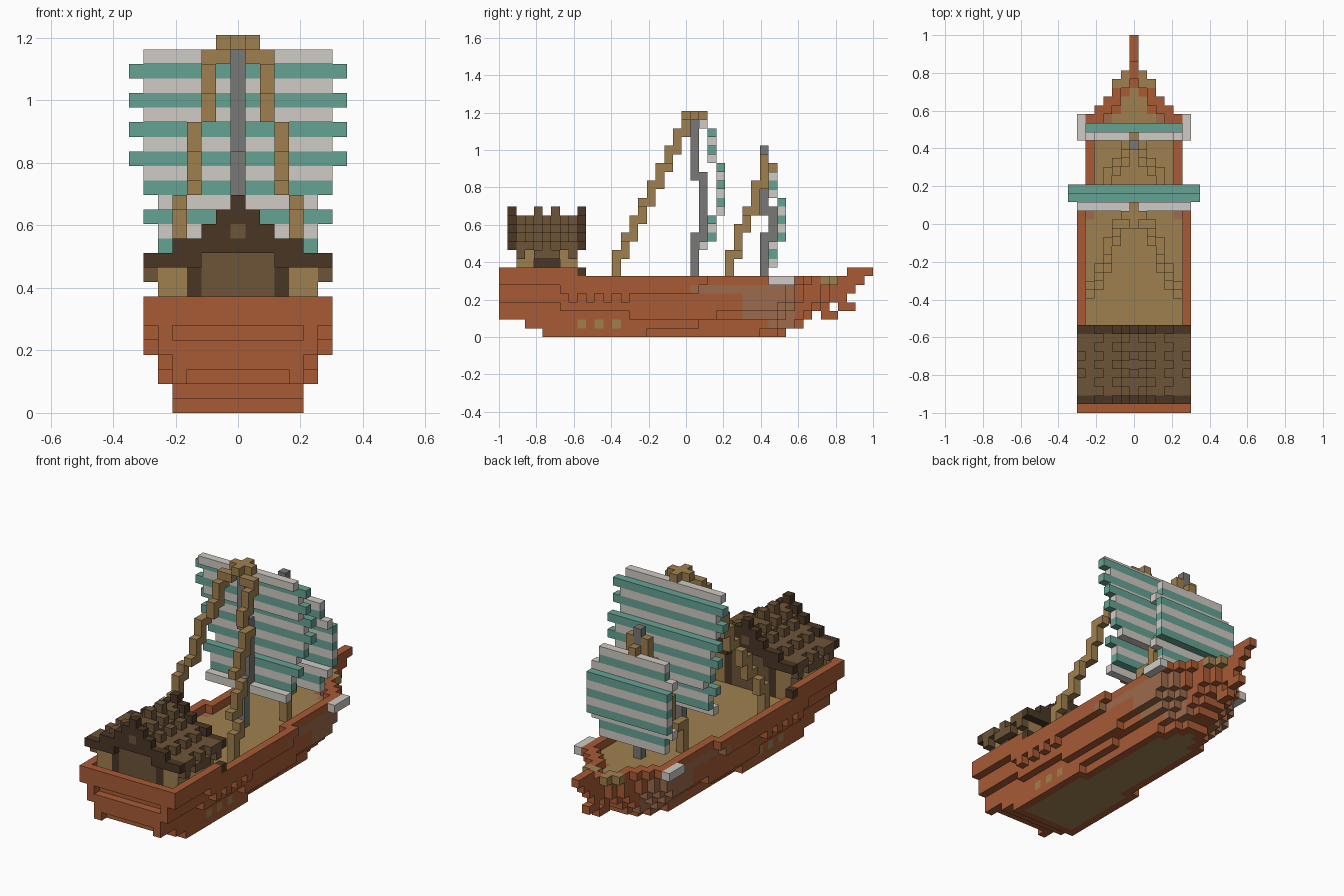
import bpy
import bmesh

if "Cube" in bpy.data.objects:
    bpy.data.objects.remove(bpy.data.objects["Cube"], do_unlink=True)

U = 2 / 43          # edge of one block
LENGTH = 43


def linear(c):
    c /= 255
    return c / 12.92 if c < 0.04 else ((c + 0.055) / 1.055) ** 2.4


def material(name, r, g, b):
    m = bpy.data.materials.new(name)
    m.use_nodes = True
    colour = (linear(r), linear(g), linear(b), 1)
    m.diffuse_color = colour
    m.node_tree.nodes["Principled BSDF"].inputs["Base Color"].default_value = colour
    return m


RED = material("red hull timber", 168, 91, 53)
WORN = material("weathered hull timber", 156, 107, 77)
TAN = material("tan plank", 159, 128, 79)
DARK = material("dark roof timber", 73, 54, 37)
BROWN = material("brown shingle", 109, 83, 56)
GREY = material("grey mast", 121, 120, 118)
CLOTH = material("pale sail cloth", 208, 203, 197)
TEAL = material("teal sail stripe", 102, 162, 148)

taken = {}          # block position -> material, shared by all parts
parts = {}          # part name -> its block positions


def block(part, mat, xs, ys, zs):
    """Fill a box of blocks; inclusive ranges, earlier parts win."""
    for i in range(xs[0], xs[1] + 1):
        for j in range(ys[0], ys[1] + 1):
            for k in range(zs[0], zs[1] + 1):
                if (i, j, k) not in taken:
                    taken[i, j, k] = mat
                    parts.setdefault(part, []).append((i, j, k))


def cell(part, mat, i, j, k):
    block(part, mat, (i, i), (j, j), (k, k))


def pair(part, mat, xs, ys, zs):
    block(part, mat, xs, ys, zs)
    block(part, mat, (-xs[1], -xs[0]), ys, zs)


# Hull: each layer has start, end and bow taper shift
LAYERS = [(5, 33, 6), (3, 35, 4), (0, 36, 3), (0, 38, 2),
          (0, 40, 1), (0, 41, 1), (0, 42, 0), (0, 9, 0)]
PLAN = [(24, 6), (34, 5), (35, 4), (36, 3), (38, 2), (39, 1)]


def side_width(j, k):
    """Half-width of the sides: each wale rises in steps to the bow and stern."""
    gun_block = k == 4 and j in (8, 10, 12, 14)
    if gun_block or k >= (6 if j < 7 else 5):
        return 6
    if k >= (4 if j < 7 else 3 if j < 15 else 2 if j < 25 else 3):
        return 5
    return 4 if k >= (0 if j < 17 else 1 if j < 23 else 2) else 3


def inside(i, j, k):
    start, end, shift = LAYERS[k]
    if not start <= j < end:
        return False
    taper = next((w for limit, w in PLAN if j + shift < limit), 0)
    return abs(i) <= min(side_width(j, k), taper)


def transom_slot(i, j, k):
    return j == 0 and ((k == 5 and abs(i) <= 4) or (k == 2 and abs(i) <= 3))


def hull_colour(i, j, k):
    if k == 6 and j in (37, 38) and i:
        return TAN
    if k == 1 and abs(i) == 4 and j in (9, 11, 13):
        return TAN
    midship = 28 <= j <= 33 and 2 <= k <= 5
    if abs(i) > 1 and (midship or (k == 1 and 31 <= j <= 33) or (k == 5 and 22 <= j < 28)):
        return WORN
    return RED


for k in range(8):
    for j in range(LENGTH):
        for i in range(-6, 7):
            if not inside(i, j, k) or transom_slot(i, j, k):
                continue
            edge = not all(inside(i + a, j + b, k) for a in (-1, 0, 1) for b in (-1, 0, 1))
            if k == 7 and j == 8:
                edge = abs(i) == 6
            if edge:
                cell("hull", hull_colour(i, j, k), i, j, k)
            elif k == 0:
                cell("keel_floor", TAN, i, j, k)
            elif k == 5 and j > 1:
                cell("deck", TAN, i, j, k)
            elif k < 6:
                cell("hull", RED, i, j, k)

# Bow beak and the carved pieces below it
block("bow_beak", RED, (0, 0), (40, 42), (7, 7))
block("bow_carving", RED, (0, 0), (39, 40), (3, 3))
block("bow_carving", RED, (0, 0), (37, 38), (2, 2))
pair("anchor_plate", CLOTH, (6, 6), (31, 33), (6, 6))

# Stern cabin walls, corner posts and front step
block("cabin_wall", BROWN, (-2, 2), (2, 8), (6, 10))
pair("cabin_frame", DARK, (3, 3), (2, 8), (6, 10))
for j in (2, 7):
    pair("cabin_post", TAN, (4, 5), (j, j + 1), (6, 9))
for j in (2, 8):
    pair("cabin_eave", BROWN, (6, 6), (j, j), (9, 9))
    pair("roof", BROWN, (6, 6), (j, j), (10, 10))
pair("cabin_eave", BROWN, (6, 6), (4, 6), (9, 9))
pair("cabin_step", DARK, (6, 6), (9, 9), (7, 7))

# Stepped gable roof with raised shingles; dark gable ends
for j in range(1, 10):
    gable = j in (1, 9)
    shade = DARK if gable else BROWN
    pair("roof", shade, (4, 5), (j, j), (10, 10))
    pair("roof", shade, (3, 3), (j, j), (10, 11))
    block("roof", shade, (-2, 2), (j, j), (11, 11))
    if gable:
        pair("roof", DARK, (1, 1), (j, j), (12, 12))
        cell("roof", BROWN, 0, j, 12)
    else:
        block("roof", BROWN, (-1, 1), (j, j), (12, 12))
    cell("roof", shade, 0, j, 13)
    if j % 2:
        for i, k in ((1, 13), (2, 12), (4, 11), (6, 10)):
            pair("roof_shingle", shade, (i, i), (j, j), (k, k))
    if j in (1, 4, 6, 9):
        cell("roof_ridge", shade, 0, j, 14)

# Masts, each bowed forward in the middle
for name, j, bend, straight, top in (("main_mast", 22, 11, 18, 24),
                                     ("fore_mast", 30, 11, 14, 21)):
    block(name, GREY, (0, 0), (j, j), (6, bend))
    block(name, GREY, (0, 0), (j + 1, j + 1), (bend, straight))
    block(name, GREY, (0, 0), (j, j), (straight, top))


# Striped sails: odd rows are teal, the middle bellies forward
def sail_row(part, k, j, half):
    block(part, TEAL if k % 2 else CLOTH, (-half, half), (j, j), (k, k))


for k in range(10, 25):
    j = 23 if k in (10, 24) else 25 if 14 <= k <= 19 else 24
    if k > 15:
        half = 7 if k % 2 else 6
    else:
        half = 6 if k in (13, 15) else 5
    sail_row("main_sail", k, j, half)
for k in range(8, 19):
    sail_row("fore_sail", k, 32 if 11 <= k <= 15 else 31, 5 if 10 <= k <= 16 else 4)


# Stays running aft from each masthead, one row overlapping at every step
def stay(part, top, place):
    previous = place(6)[1]
    for k in range(6, top + 1):
        i, j = place(k)
        pair(part, TAN, (i, i), (previous, j), (k, k))
        previous = j


def main_place(k):
    i = 5 if k < 11 else 4 if k < 15 else 3 if k < 20 else 2
    return i, 13 + max(0, round((k - 7) * 8 / 17))


def fore_place(k):
    return max(1, 3 - (k - 6) // 4), 26 + min(4, max(0, round((k - 7) * 4 / 11)))


stay("main_stay", 24, main_place)
stay("fore_stay", 20, fore_place)
block("main_masthead", TAN, (-1, 1), (22, 22), (25, 25))
block("main_masthead", TAN, (0, 0), (21, 23), (25, 25))
pair("main_masthead", TAN, (1, 2), (21, 21), (24, 24))
cell("fore_masthead", TAN, 0, 31, 19)

# Turn every part into a mesh of its exposed block faces
AXES = [(1, 0, 0), (0, 1, 0), (0, 0, 1)]


def face_corners(c, axis, side):
    a, b = (axis + 1) % 3, (axis + 2) % 3
    ring = [(0, 0), (1, 0), (1, 1), (0, 1)]
    for p, q in ring if side > 0 else ring[::-1]:
        corner = list(c)
        corner[axis] += side > 0
        corner[a] += p
        corner[b] += q
        yield tuple(corner)


for name, cells in parts.items():
    bm = bmesh.new()
    verts = {}
    mats = []
    for c in cells:
        mat = taken[c]
        if mat not in mats:
            mats.append(mat)
        for axis in range(3):
            for side in (-1, 1):
                if tuple(v + side * d for v, d in zip(c, AXES[axis])) in taken:
                    continue
                loop = []
                for p in face_corners(c, axis, side):
                    if p not in verts:
                        verts[p] = bm.verts.new(((p[0] - 0.5) * U, p[1] * U - 1, p[2] * U))
                    loop.append(verts[p])
                bm.faces.new(loop).material_index = mats.index(mat)
    mesh = bpy.data.meshes.new(name)
    bm.to_mesh(mesh)
    bm.free()
    for m in mats:
        mesh.materials.append(m)
    bpy.context.collection.objects.link(bpy.data.objects.new(name, mesh))
